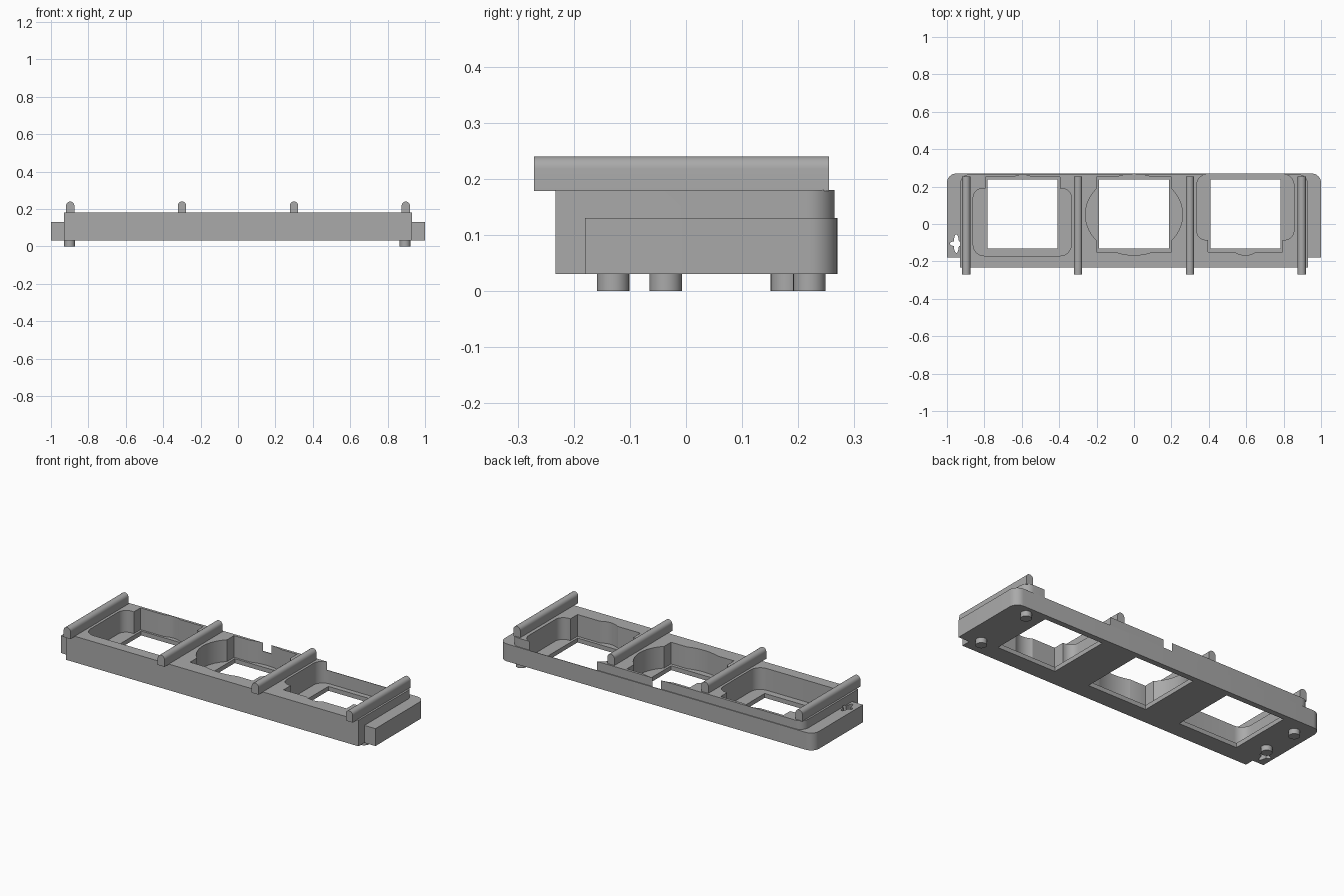
import bpy, bmesh, math

if "Cube" in bpy.data.objects:
    bpy.data.objects.remove(bpy.data.objects["Cube"])

grey = bpy.data.materials.new("plain_grey")
grey.use_nodes = True
grey.diffuse_color = (0.4, 0.4, 0.4, 1)
grey.node_tree.nodes["Principled BSDF"].inputs["Base Color"].default_value = (0.4, 0.4, 0.4, 1)


def prism(name, outline, z0, z1):
    """Extrude a counter-clockwise xy outline from z0 to z1."""
    bm = bmesh.new()
    low = [bm.verts.new((x, y, z0)) for x, y in outline]
    high = [bm.verts.new((x, y, z1)) for x, y in outline]
    bm.faces.new(low[::-1])
    bm.faces.new(high)
    n = len(low)
    for i in range(n):
        j = (i + 1) % n
        bm.faces.new((low[i], low[j], high[j], high[i]))
    mesh = bpy.data.meshes.new(name)
    bm.to_mesh(mesh)
    bm.free()
    mesh.materials.append(grey)
    obj = bpy.data.objects.new(name, mesh)
    bpy.context.collection.objects.link(obj)
    return obj


def ellipse(cx, cy, rx, ry, n=48):
    return [(cx + rx * math.cos(2 * math.pi * i / n),
             cy + ry * math.sin(2 * math.pi * i / n)) for i in range(n)]


def rect(x0, x1, y0, y1, low_r=0, high_r=0, steps=8):
    """Rectangle with separately rounded front and back corners."""
    pts = []
    corners = ((x0, y0, 1, 1, low_r), (x1, y0, -1, 1, low_r),
               (x1, y1, -1, -1, high_r), (x0, y1, 1, -1, high_r))
    for k, (x, y, sx, sy, r) in enumerate(corners):
        if r == 0:
            pts.append((x, y))
            continue
        for i in range(steps + 1):
            a = math.pi + (k + i / steps) * math.pi / 2
            pts.append((x + sx * r + r * math.cos(a), y + sy * r + r * math.sin(a)))
    return pts


def combine(target, other, operation):
    """Apply a boolean and discard the helper."""
    mod = target.modifiers.new("combine", "BOOLEAN")
    mod.operation = operation
    mod.solver = "EXACT"
    mod.object = other
    bpy.context.view_layer.objects.active = target
    bpy.ops.object.modifier_apply(modifier=mod.name)
    bpy.data.objects.remove(other)


def cut(outline, z0, z1):
    cutter = prism("cutter", outline, z0, z1)
    cutter.hide_render = True
    combine(body, cutter, "DIFFERENCE")


def smooth(obj):
    bpy.ops.object.select_all(action="DESELECT")
    obj.select_set(True)
    bpy.context.view_layer.objects.active = obj
    bpy.ops.object.shade_smooth_by_angle(angle=math.radians(30))


# Body: low wide base with a taller, narrower block
BOTTOM, STEP, TOP, FLOOR = 0.03, 0.13, 0.18, 0.055
body = prism("frame_body", rect(-1, 1, -0.18, 0.27, 0, 0.05), BOTTOM, STEP)
combine(body, prism("upper_block", rect(-0.93, 0.93, -0.233, 0.265, 0, 0.05),
                    BOTTOM, TOP), "UNION")

# Pockets with thin floors and square windows
wide_shapes = {
    -0.595: [rect(-0.86, -0.335, -0.17, 0.19, 0.06, 0.05),
             ellipse(-0.595, 0.05, 0.145, 0.213)],
    0: [ellipse(0, 0.05, 0.26, 0.2165)],
    0.595: [rect(0.335, 0.855, -0.085, 0.267, 0.05, 0.06),
            ellipse(0.595, 0.05, 0.145, 0.217)],
}
for cx, shapes in wide_shapes.items():
    cut(rect(cx - 0.2, cx + 0.2, -0.15, 0.25), FLOOR, 0.3)
    for shape in shapes:
        cut(shape, FLOOR, 0.3)
    cut(rect(cx - 0.187, cx + 0.187, -0.132, 0.238), -0.1, 0.1)

# Cross-shaped hole in one end tab
for rx, ry in ((0.035, 0.014), (0.014, 0.05)):
    cut(ellipse(-0.95, -0.105, rx, ry, 24), -0.1, 0.135)
smooth(body)

# Round-topped rails across the top
for i, x in enumerate((-0.897, -0.299, 0.299, 0.897)):
    r = 0.022
    profile = [(-r, 0), (r, 0)] + [
        (r * math.cos(math.pi * k / 12), 0.04 + r * math.sin(math.pi * k / 12))
        for k in range(13)]
    rail = prism(f"top_rail_{i + 1}", profile, 0, 0.526)
    rail.rotation_euler = (math.pi / 2, 0, 0)
    rail.location = (x, 0.255, TOP - 0.002)
    smooth(rail)

# Locating pegs underneath
for i, (x, y) in enumerate(((0.893, 0.22), (0.893, -0.13), (-0.9, 0.18), (-0.9, -0.036))):
    peg = prism(f"peg_{i + 1}", ellipse(x, y, 0.029, 0.029, 32), 0, BOTTOM + 0.005)
    smooth(peg)
